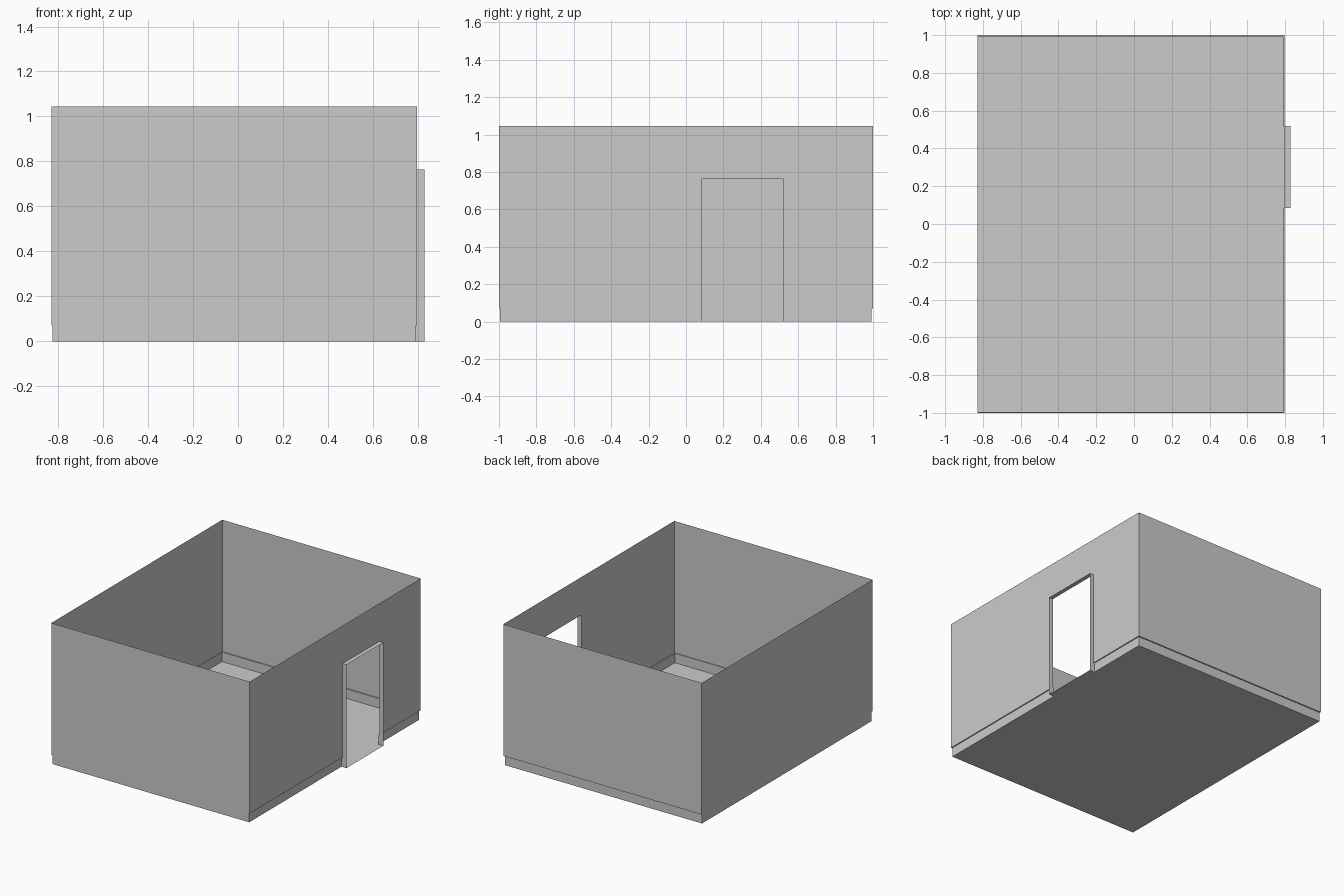
import bpy

if "Cube" in bpy.data.objects:
    bpy.data.objects.remove(bpy.data.objects["Cube"])

Y0, Y1, DOOR_TOP, X_OUT = 0.085, 0.518, 0.765, 0.829
BASE_H, TOP = 0.07, 1.045


def perimeter(x0, x1, ya, yb, z):
    """Room outline running from one side of the doorway round to the other."""
    return [(x1, Y1, z), (x1, yb, z), (x0, yb, z), (x0, ya, z), (x1, ya, z), (x1, Y0, z)]


def make(name, verts, faces):
    mesh = bpy.data.meshes.new(name)
    mesh.from_pydata(verts, [], faces)
    mesh.update()
    obj = bpy.data.objects.new(name, mesh)
    bpy.context.collection.objects.link(obj)
    return obj


def strips(name, rows):
    """Sheet lofted through rows of equally many points."""
    n = len(rows[0])
    faces = [(r * n + i, (r + 1) * n + i, (r + 1) * n + i + 1, r * n + i + 1)
             for r in range(len(rows) - 1) for i in range(n - 1)]
    return make(name, [p for row in rows for p in row], faces)


base = (-0.825, 0.788, -0.994, 0.991)
wall = (-0.829, 0.796, -1.0, 1.0)

# Floor, with the threshold reaching out through the doorway
bx0, bx1, by0, by1 = base
make("floor",
     [(bx0, by0, 0), (bx1, by0, 0), (bx1, Y0, 0), (X_OUT, Y0, 0),
      (X_OUT, Y1, 0), (bx1, Y1, 0), (bx1, by1, 0), (bx0, by1, 0)],
     [tuple(range(8))])

# Recessed skirting with its narrow ledge
strips("skirting", [perimeter(*base, 0), perimeter(*base, BASE_H), perimeter(*wall, BASE_H)])

# Thin walls, open at the top
strips("walls", [perimeter(*wall, BASE_H), perimeter(*wall, TOP)])

# Wall above the doorway
wx = wall[1]
make("door_header",
     [(wx, Y0, DOOR_TOP), (wx, Y1, DOOR_TOP), (wx, Y1, TOP), (wx, Y0, TOP)], [(0, 1, 2, 3)])

# Door lining projecting outwards: two jambs and a head
inner = [(bx1, 0), (bx1, BASE_H), (wx, BASE_H), (wx, DOOR_TOP)]
profile = inner + [(X_OUT, DOOR_TOP), (X_OUT, 0)]
for name, y in (("jamb_near", Y0), ("jamb_far", Y1)):
    order = range(6) if y == Y1 else reversed(range(6))
    make(name, [(x, y, z) for x, z in profile], [tuple(order)])
make("door_head",
     [(wx, Y0, DOOR_TOP), (X_OUT, Y0, DOOR_TOP), (X_OUT, Y1, DOOR_TOP), (wx, Y1, DOOR_TOP)],
     [(0, 1, 2, 3)])
